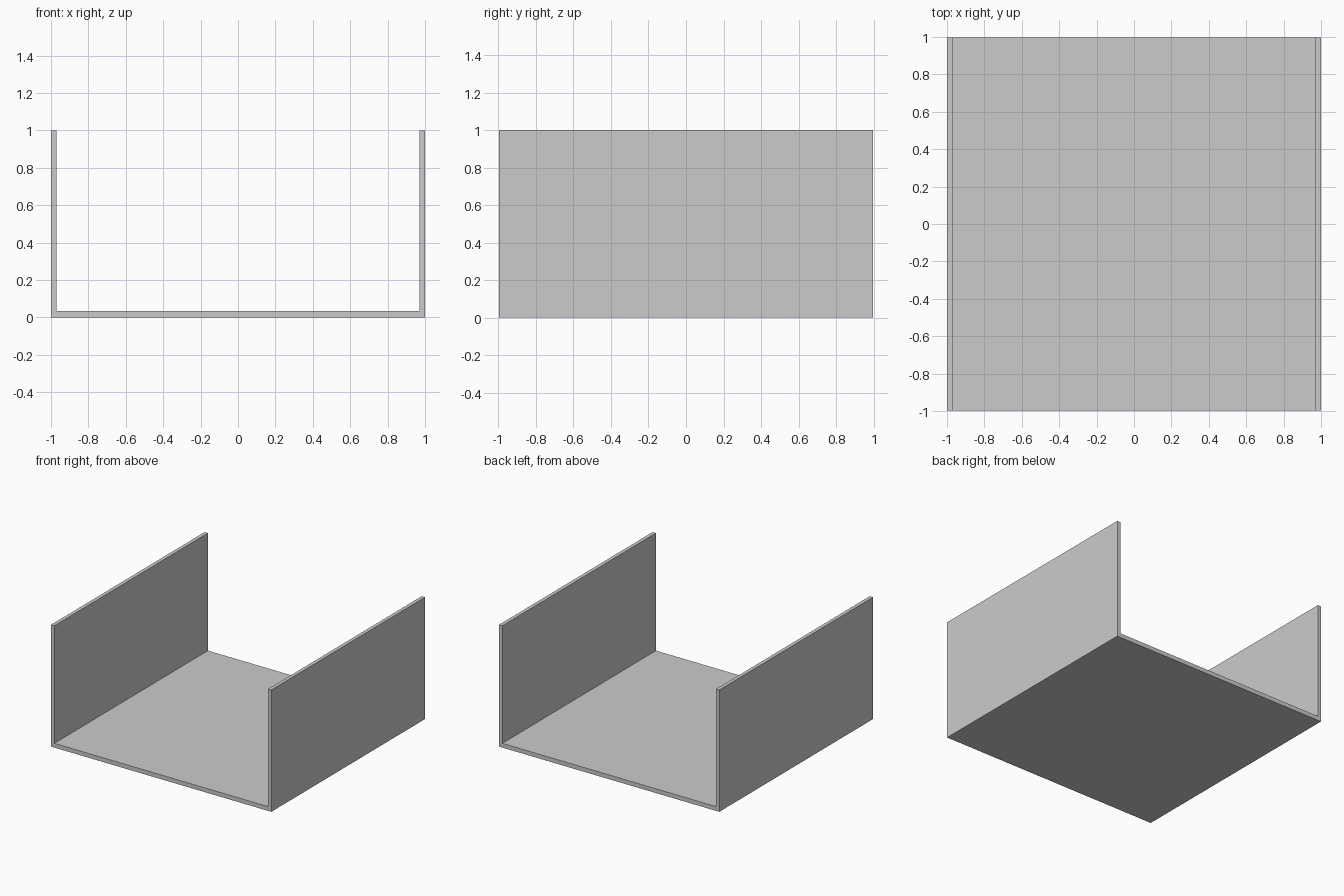
import bpy, bmesh

if "Cube" in bpy.data.objects:
    bpy.data.objects.remove(bpy.data.objects["Cube"])

W, D, H = 1.0, 0.996, 1.0      # half width, half depth, height
WALL, FLOOR = 0.03, 0.035      # thicknesses

# U-shaped cross-section, mirrored from its right half
right = [(W, 0), (W, H), (W - WALL, H), (W - WALL, FLOOR)]
profile = right + [(-x, z) for x, z in reversed(right)]

# Open channel: extrude the section from front to back
bm = bmesh.new()
face = bm.faces.new([bm.verts.new((x, -D, z)) for x, z in profile])
ext = bmesh.ops.extrude_face_region(bm, geom=[face], use_keep_orig=True)
verts = [g for g in ext["geom"] if isinstance(g, bmesh.types.BMVert)]
bmesh.ops.translate(bm, verts=verts, vec=(0, 2 * D, 0))
bmesh.ops.recalc_face_normals(bm, faces=bm.faces)

mesh = bpy.data.meshes.new("u_channel_tray")
bm.to_mesh(mesh)
bm.free()
bpy.context.collection.objects.link(bpy.data.objects.new("u_channel_tray", mesh))
